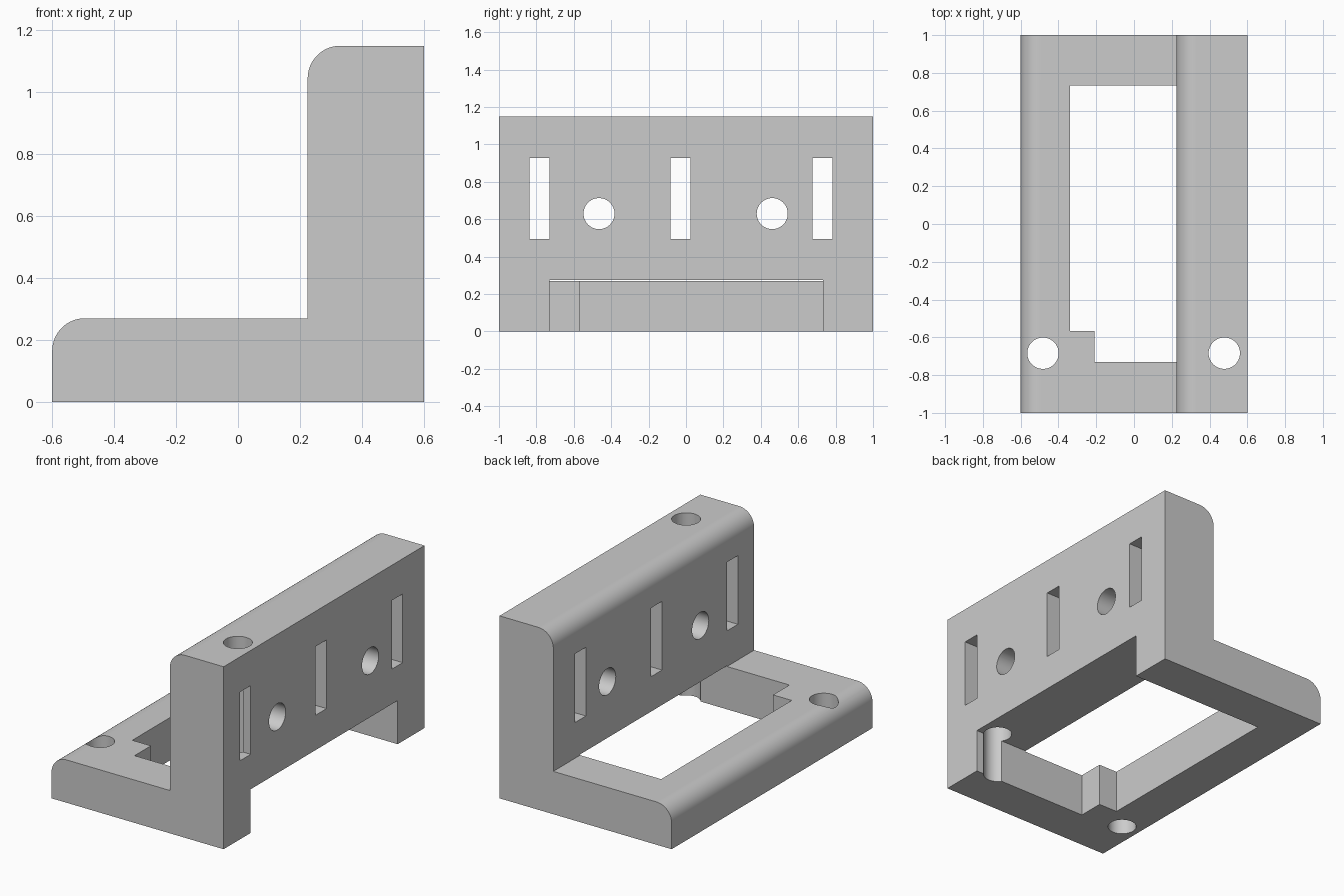
import bpy, bmesh, math
from mathutils import Vector

if "Cube" in bpy.data.objects:
    bpy.data.objects.remove(bpy.data.objects["Cube"], do_unlink=True)

grey = bpy.data.materials.new("plain grey")
grey.use_nodes = True
COLOUR = (0.6, 0.6, 0.6, 1)
grey.diffuse_color = COLOUR
grey.node_tree.nodes["Principled BSDF"].inputs["Base Color"].default_value = COLOUR


def prism(name, points, offset):
    """Extrude a closed profile of 3D points along an offset."""
    bm = bmesh.new()
    face = bm.faces.new([bm.verts.new(p) for p in points])
    out = bmesh.ops.extrude_face_region(bm, geom=[face])
    verts = [g for g in out["geom"] if isinstance(g, bmesh.types.BMVert)]
    bmesh.ops.translate(bm, verts=verts, vec=Vector(offset))
    bmesh.ops.recalc_face_normals(bm, faces=bm.faces)
    mesh = bpy.data.meshes.new(name)
    bm.to_mesh(mesh)
    bm.free()
    mesh.materials.append(grey)
    obj = bpy.data.objects.new(name, mesh)
    bpy.context.collection.objects.link(obj)
    return obj


def arc(cx, cy, r, start, end, steps):
    angles = [math.radians(start + (end - start) * i / steps) for i in range(steps + 1)]
    return [(cx + r * math.cos(a), cy + r * math.sin(a)) for a in angles]


# L-shaped bracket with rounded outer corners
R = 0.105
profile = [(-0.6, 0), (0.6, 0), (0.6, 1.15)]
profile += arc(0.225 + R, 1.15 - R, R, 90, 180, 16)
profile += [(0.225, 0.27)]
profile += arc(-0.6 + R, 0.27 - R, R, 90, 180, 16)
bracket = prism("angle_bracket", [(x, -1, z) for x, z in profile], (0, 2, 0))

cutters = []

# Base opening with a stepped corner, running out under the upright
opening = [(-0.34, 0.733), (0.7, 0.733), (0.7, -0.73),
           (-0.21, -0.73), (-0.21, -0.567), (-0.34, -0.567)]
cutters.append(prism("base_opening_cutter", [(x, y, -0.1) for x, y in opening], (0, 0, 0.375)))

# Tall slots through the upright
for y in (-0.784, -0.029, 0.729):
    slot = [(y - 0.054, 0.495), (y + 0.054, 0.495), (y + 0.054, 0.928), (y - 0.054, 0.928)]
    cutters.append(prism("slot_cutter", [(0.1, a, z) for a, z in slot], (0.6, 0, 0)))

# Round holes through the upright
for y in (-0.465, 0.461):
    ring = arc(y, 0.63, 0.083, 0, 360, 48)[:-1]
    cutters.append(prism("cross_hole_cutter", [(0.1, a, z) for a, z in ring], (0.6, 0, 0)))

# Vertical holes through the ledge and the upright
for x in (-0.482, 0.478):
    ring = arc(x, -0.684, 0.083, 0, 360, 48)[:-1]
    cutters.append(prism("vertical_hole_cutter", [(a, y, -0.2) for a, y in ring], (0, 0, 1.5)))

bpy.ops.object.select_all(action="DESELECT")
bpy.context.view_layer.objects.active = bracket
bracket.select_set(True)
for cutter in cutters:
    mod = bracket.modifiers.new("cut", "BOOLEAN")
    mod.operation = "DIFFERENCE"
    mod.solver = "EXACT"
    mod.object = cutter
    bpy.ops.object.modifier_apply(modifier=mod.name)
    bpy.data.objects.remove(cutter, do_unlink=True)

# Smooth rounds while keeping flats and edges crisp
bpy.ops.object.shade_smooth_by_angle(angle=math.radians(30))
weighted = bracket.modifiers.new("flat_faces", "WEIGHTED_NORMAL")
weighted.keep_sharp = True
